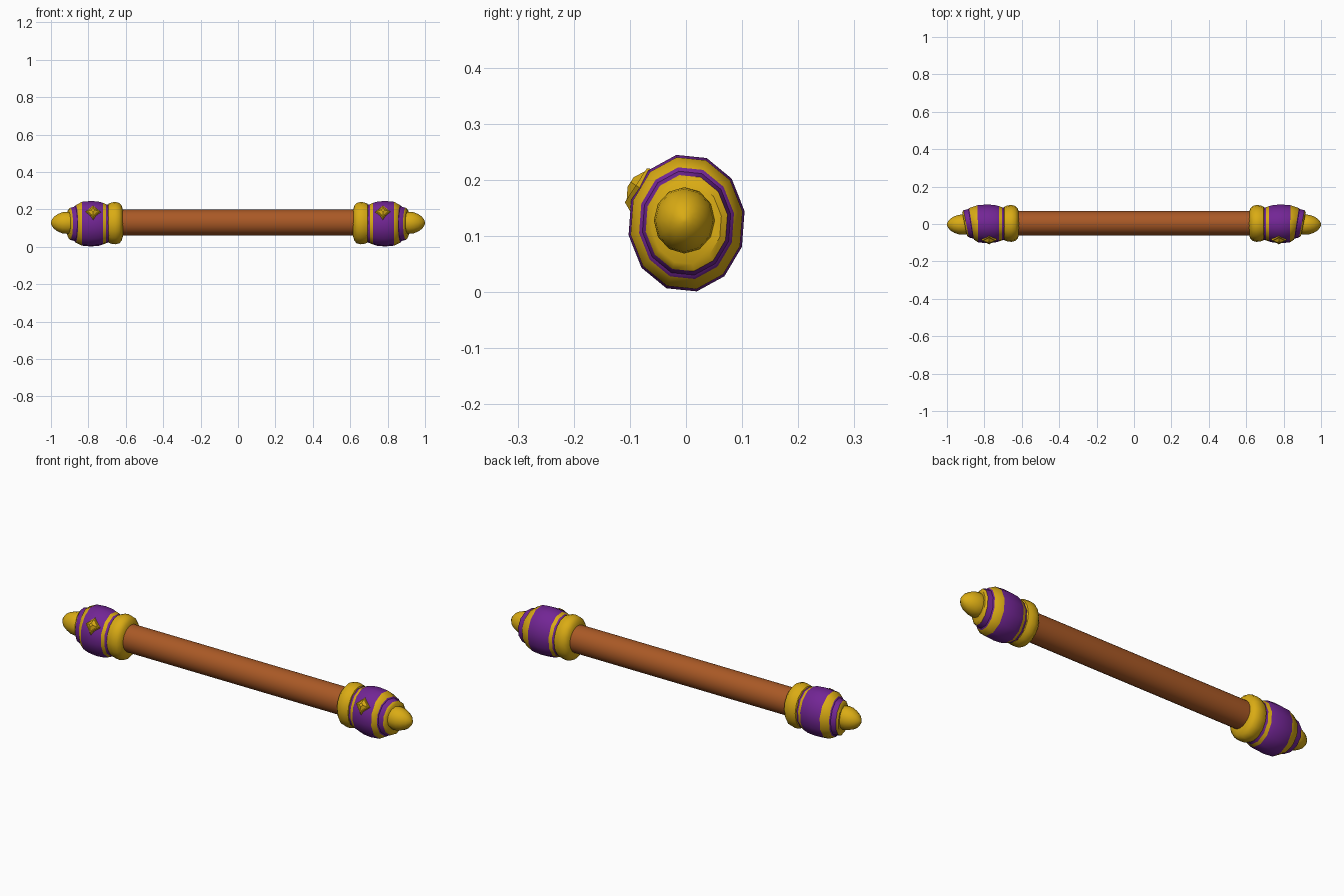
import bpy, bmesh
from math import sin, cos, pi, radians
from mathutils import Matrix, Vector

cube = bpy.data.objects.get("Cube")
if cube:
    bpy.data.objects.remove(cube, do_unlink=True)


def material(name, colour):
    m = bpy.data.materials.new(name)
    m.use_nodes = True
    m.diffuse_color = (*colour, 1)
    m.node_tree.nodes["Principled BSDF"].inputs["Base Color"].default_value = (*colour, 1)
    return m


GOLD = material("gold", (0.70, 0.41, 0.007))
PURPLE = material("purple", (0.17, 0.019, 0.30))
WOOD = material("reddish brown wood", (0.40, 0.10, 0.019))


def finish(name, bm, mats, angle=38):
    bmesh.ops.recalc_face_normals(bm, faces=bm.faces)
    mesh = bpy.data.meshes.new(name)
    bm.to_mesh(mesh)
    bm.free()
    for m in mats:
        mesh.materials.append(m)
    ob = bpy.data.objects.new(name, mesh)
    bpy.context.collection.objects.link(ob)
    bpy.ops.object.select_all(action='DESELECT')
    ob.select_set(True)
    bpy.context.view_layer.objects.active = ob
    bpy.ops.object.shade_smooth_by_angle(angle=radians(angle))
    return ob


def lathe(name, profile, sides, centre, mats, side=1, squash=1.0, turn=0.0, tilt=0.0):
    """Revolve (x, radius, material of the next band) around the x axis."""
    bm = bmesh.new()
    rings = []
    for x, r, _ in profile:
        lean = tilt * min(1, max(0, (x - 0.83) / 0.05))
        ring = []
        for i in range(sides):
            a = turn + 2 * pi * i / sides
            y, z = r * squash * cos(a), r * sin(a)
            ring.append(bm.verts.new((side * (x + lean * y), centre[0] + y, centre[1] + z)))
        rings.append(ring)
    for k in range(len(rings) - 1):
        for i in range(sides):
            j = (i + 1) % sides
            f = bm.faces.new((rings[k][i], rings[k][j], rings[k + 1][j], rings[k + 1][i]))
            f.material_index = profile[k][2]
    bm.faces.new(rings[0]).material_index = profile[0][2]
    bm.faces.new(rings[-1]).material_index = profile[-1][2]
    return finish(name, bm, mats)


def gem(name, side):
    """Stepped diamond stud set on the upper front of a head."""
    bm = bmesh.new()
    for low, high, start, height in ((0.046, 0.036, -0.01, 0.02), (0.030, 0.010, 0.01, 0.011)):
        bmesh.ops.create_cone(bm, cap_ends=True, segments=4, radius1=low, radius2=high,
                              depth=height, matrix=Matrix.Translation((0, 0, start + height / 2)))
    place = Matrix.Translation((side * 0.775, -0.081, 0.185)) @ Matrix.Rotation(radians(57), 4, 'X')
    bmesh.ops.transform(bm, matrix=place, verts=bm.verts)
    finish(name, bm, [GOLD], 15)


# Shaft
lathe("shaft", [(-0.66, 0.069, 0), (0.66, 0.069, 0)], 32, (0.004, 0.130), [WOOD], squash=0.95)

# Band index 0 is gold, 1 is purple
COLLAR = [(0.615, 0.070, 0), (0.622, 0.094, 0), (0.635, 0.108, 0), (0.655, 0.113, 0),
          (0.675, 0.111, 0), (0.692, 0.104, 0), (0.698, 0.092, 0)]
HEAD = [(0.690, 0.101, 1), (0.706, 0.106, 0), (0.722, 0.113, 1), (0.745, 0.120, 1),
        (0.785, 0.1235, 1), (0.835, 0.119, 0), (0.868, 0.101, 1), (0.872, 0.094, 1),
        (0.897, 0.087, 0), (0.906, 0.074, 0)]
FINIAL = [(0.885, 0.054, 0), (0.915, 0.059, 0), (0.940, 0.056, 0), (0.963, 0.047, 0),
          (0.983, 0.033, 0), (0.995, 0.017, 0), (1.0, 0.004, 0)]

for label, s in (("left", 1), ("right", -1)):
    lathe(label + "_collar", COLLAR, 16, (0.003, 0.126), [GOLD], s, 0.87)
    lathe(label + "_head", HEAD, 12, (0.001, 0.123), [GOLD, PURPLE], s, 0.85, radians(10), 0.2)
    lathe(label + "_finial", FINIAL, 12, (-0.003, 0.128), [GOLD], s, 0.92)
    gem(label + "_gem", s)
